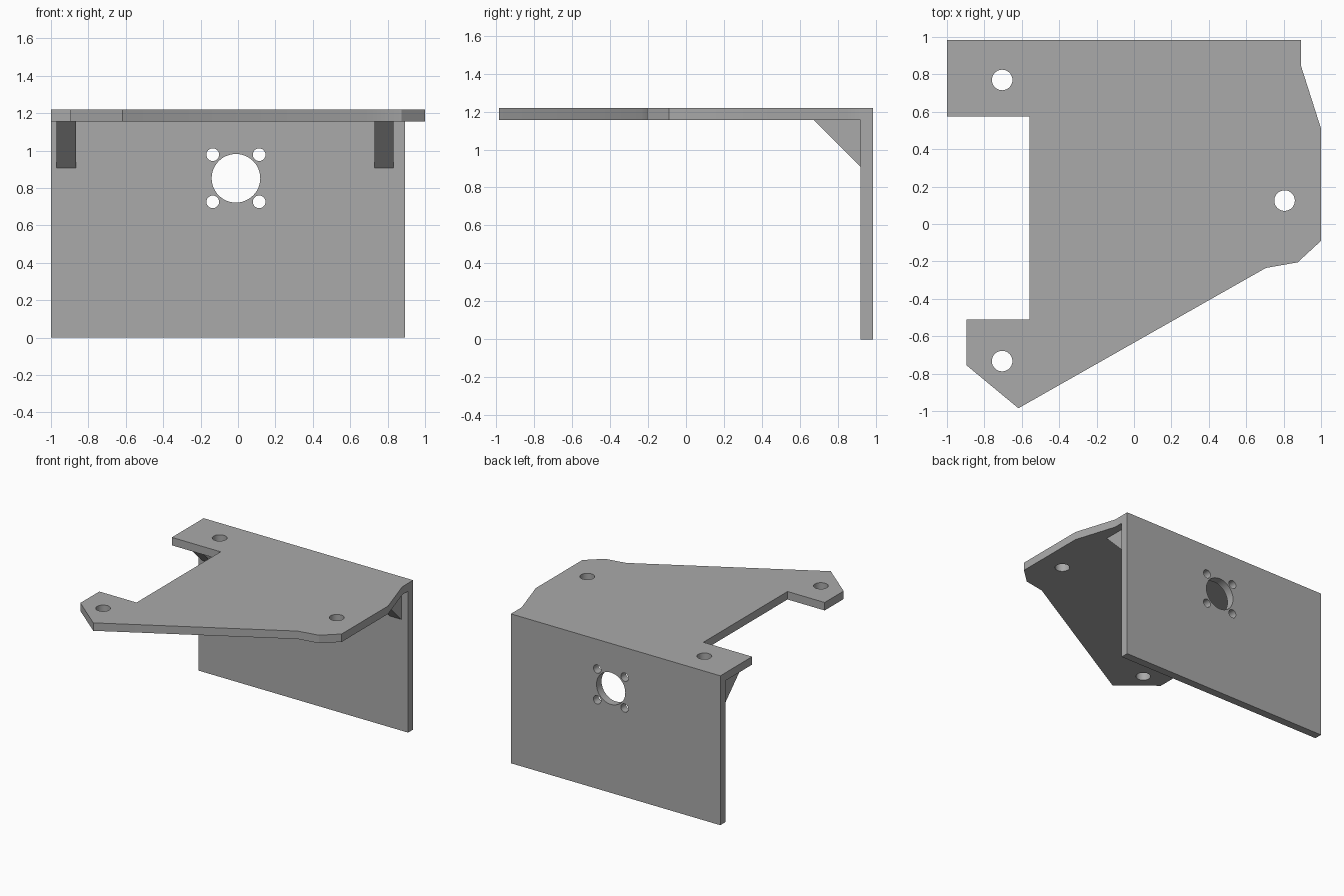
import bpy, bmesh, math
from mathutils import Matrix, Vector

cube = bpy.data.objects.get("Cube")
if cube:
    bpy.data.objects.remove(cube, do_unlink=True)

THICK = 0.065
HEIGHT = 1.22
UNDER = HEIGHT - THICK          # underside of the top plate
BACK = 0.985                    # rear face
INNER = BACK - THICK            # front face of the back plate
LEFT_EDGE = 0.893

grey = bpy.data.materials.new("plain grey")
grey.use_nodes = True
colour = (0.4, 0.4, 0.4, 1)
grey.diffuse_color = colour
grey.node_tree.nodes["Principled BSDF"].inputs["Base Color"].default_value = colour


def circle(x, y, r, n=32):
    return [(x + r * math.cos(2 * math.pi * i / n),
             y + r * math.sin(2 * math.pi * i / n)) for i in range(n)]


def plate(name, loops, thick, matrix):
    """Solid plate from an outline and hole loops, centred on its plane."""
    curve = bpy.data.curves.new(name, 'CURVE')
    curve.dimensions = '2D'
    curve.fill_mode = 'BOTH'
    curve.extrude = thick / 2
    for loop in loops:
        spline = curve.splines.new('POLY')
        spline.points.add(len(loop) - 1)
        for point, (x, y) in zip(spline.points, loop):
            point.co = (x, y, 0, 1)
        spline.use_cyclic_u = True
    obj = bpy.data.objects.new(name, curve)
    bpy.context.collection.objects.link(obj)
    bpy.ops.object.select_all(action='DESELECT')
    obj.select_set(True)
    bpy.context.view_layer.objects.active = obj
    bpy.ops.object.convert(target='MESH')
    obj = bpy.context.view_layer.objects.active
    # weld the caps to the walls and place the plate
    bm = bmesh.new()
    bm.from_mesh(obj.data)
    bmesh.ops.remove_doubles(bm, verts=bm.verts, dist=0.0005)
    bm.transform(matrix)
    bmesh.ops.recalc_face_normals(bm, faces=bm.faces)
    bm.to_mesh(obj.data)
    bm.free()
    obj.data.materials.clear()
    obj.data.materials.append(grey)
    return obj


# Top plate: notched outline with three mounting holes
outline = [(-1, BACK), (LEFT_EDGE, BACK), (LEFT_EDGE, 0.845), (1, 0.51),
           (1, -0.09), (0.875, -0.205), (0.705, -0.235), (-0.618, -BACK),
           (-0.896, -0.755), (-0.896, -0.51), (-0.56, -0.51),
           (-0.56, 0.575), (-1, 0.575)]
mounts = [circle(x, y, 0.055) for x, y in
          ((-0.705, 0.77), (0.805, 0.125), (-0.705, -0.733))]
bracket = plate("bracket", [outline] + mounts, THICK,
                Matrix.Translation((0, 0, HEIGHT - THICK / 2)))

# Back plate: large bore ringed by four screw holes
wall = [(-1, 0), (LEFT_EDGE, 0), (LEFT_EDGE, HEIGHT), (-1, HEIGHT)]
bore = (-0.011, 0.852)
holes = [circle(*bore, 0.13, 48)]
holes += [circle(bore[0] + sx * 0.124, bore[1] + sz * 0.126, 0.034, 24)
          for sx in (-1, 1) for sz in (-1, 1)]
upright = Matrix.Rotation(math.pi / 2, 4, 'X')
back = plate("back_plate", [wall] + holes, THICK,
             Matrix.Translation((0, BACK - THICK / 2, 0)) @ upright)

# Fuse the two plates into one angle
bpy.context.view_layer.objects.active = bracket
union = bracket.modifiers.new("fuse", 'BOOLEAN')
union.operation = 'UNION'
union.solver = 'EXACT'
union.object = back
bpy.ops.object.modifier_apply(modifier=union.name)
bpy.data.objects.remove(back, do_unlink=True)

# Triangular gussets in the corner
side = Matrix(((0, 0, 1, 0), (1, 0, 0, 0), (0, 1, 0, 0), (0, 0, 0, 1)))
triangle = [(INNER - 0.247, UNDER), (INNER, UNDER - 0.247), (INNER, UNDER)]
gussets = [plate(name, [triangle], 0.103, Matrix.Translation((x, 0, 0)) @ side)
           for name, x in (("right_gusset", -0.918), ("left_gusset", 0.78))]

# Smooth hole walls, sharp plate edges
bpy.ops.object.select_all(action='DESELECT')
for obj in [bracket] + gussets:
    obj.select_set(True)
bpy.context.view_layer.objects.active = bracket
bpy.ops.object.shade_smooth_by_angle(angle=math.radians(20))
for obj in gussets:
    obj.data.shade_flat()
